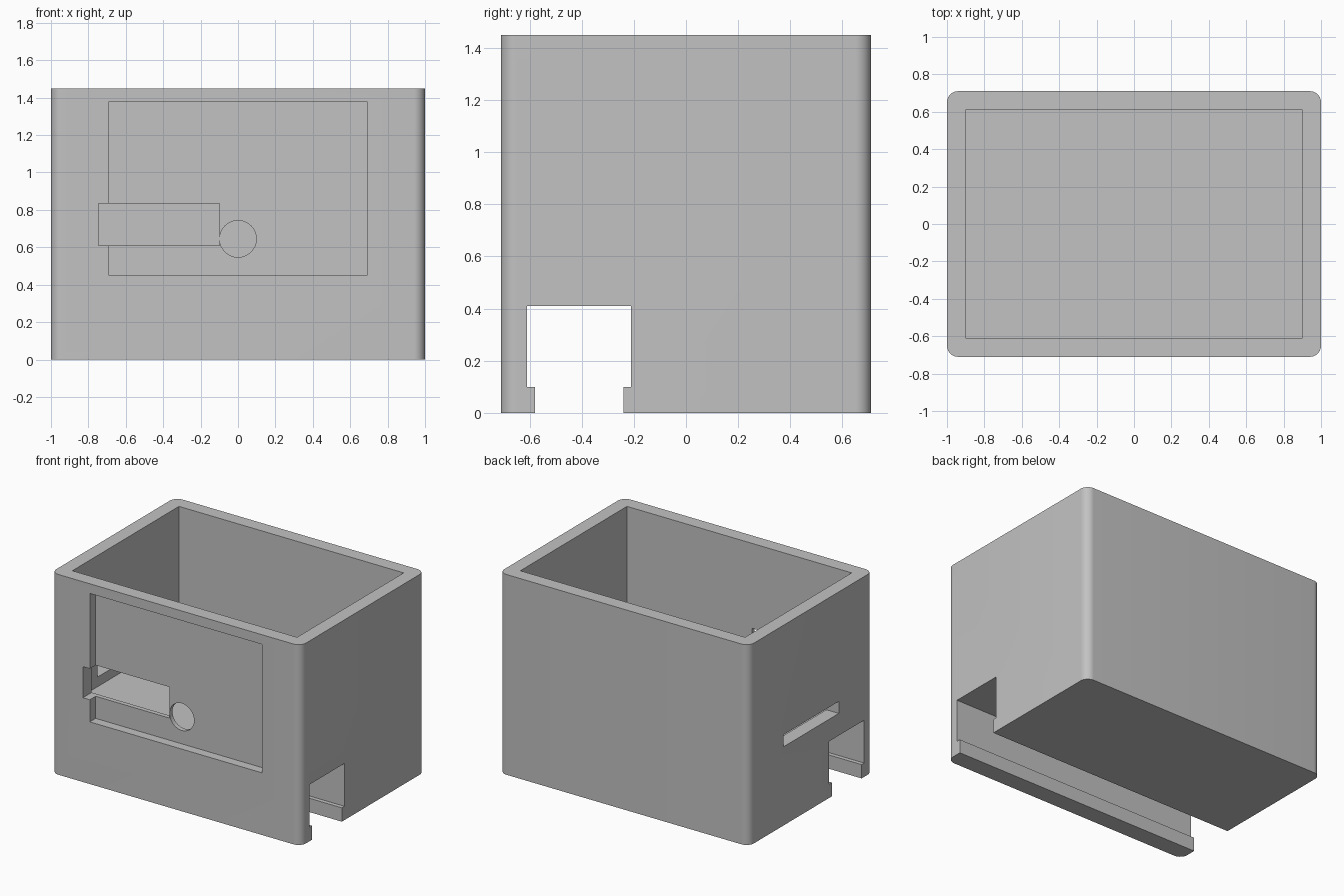
import bpy, bmesh, math
from mathutils import Matrix, Vector

if "Cube" in bpy.data.objects:
    bpy.data.objects.remove(bpy.data.objects["Cube"], do_unlink=True)

# Single flat material
grey = bpy.data.materials.new("plain_grey")
grey.use_nodes = True
colour = (0.54, 0.54, 0.54, 1)
grey.diffuse_color = colour
grey.node_tree.nodes["Principled BSDF"].inputs["Base Color"].default_value = colour


def add_object(name, bm):
    mesh = bpy.data.meshes.new(name)
    bm.to_mesh(mesh)
    bm.free()
    mesh.materials.append(grey)
    obj = bpy.data.objects.new(name, mesh)
    bpy.context.collection.objects.link(obj)
    return obj


def box(name, low, high, corner=0):
    low, high = Vector(low), Vector(high)
    bm = bmesh.new()
    bmesh.ops.create_cube(bm, size=1)
    bmesh.ops.scale(bm, vec=high - low, verts=bm.verts)
    bmesh.ops.translate(bm, vec=(low + high) / 2, verts=bm.verts)
    if corner:
        upright = [e for e in bm.edges
                   if abs(e.verts[0].co.z - e.verts[1].co.z) > 0.01]
        bmesh.ops.bevel(bm, geom=upright, offset=corner, segments=10,
                        profile=0.5, affect='EDGES')
    return add_object(name, bm)


def cylinder_y(name, x, y, z, radius, depth):
    bm = bmesh.new()
    bmesh.ops.create_cone(bm, cap_ends=True, segments=64, radius1=radius,
                          radius2=radius, depth=depth,
                          matrix=Matrix.Translation((x, y, z))
                          @ Matrix.Rotation(math.pi / 2, 4, 'X'))
    return add_object(name, bm)


# Outer body with rounded upright corners
W, D, H = 1.0, 0.71, 1.45
housing = box("housing", (-W, -D, 0), (W, D, H), corner=0.06)

cutters = [
    # Open cavity above a solid floor
    box("cavity", (-0.9, -0.61, 0.5), (0.9, 0.61, H + 0.2)),
    # Stepped rail channel along the underside
    box("channel_wide", (-1.2, -0.61, 0.1), (1.2, -0.21, 0.41)),
    box("channel_mouth", (-1.2, -0.58, -0.1), (1.2, -0.24, 0.2)),
    # Front panel recess, window and round hole
    box("front_recess", (-0.69, -0.9, 0.45), (0.69, -0.643, 1.38)),
    box("front_window", (-0.745, -0.85, 0.61), (-0.1, -0.55, 0.835)),
    cylinder_y("front_hole", 0, -0.7, 0.645, 0.098, 0.3),
    # Thin slot through one end wall
    box("side_slot", (-1.1, -0.32, 0.57), (-0.8, 0.315, 0.657)),
]

# Cut each opening, then discard its cutter
bpy.context.view_layer.objects.active = housing
housing.select_set(True)
for cutter in cutters:
    cutter.hide_render = True
    mod = housing.modifiers.new(cutter.name, 'BOOLEAN')
    mod.operation = 'DIFFERENCE'
    mod.solver = 'EXACT'
    mod.object = cutter
    bpy.ops.object.modifier_apply(modifier=mod.name)
    bpy.data.objects.remove(cutter, do_unlink=True)

bpy.ops.object.shade_smooth_by_angle(angle=math.radians(30))
